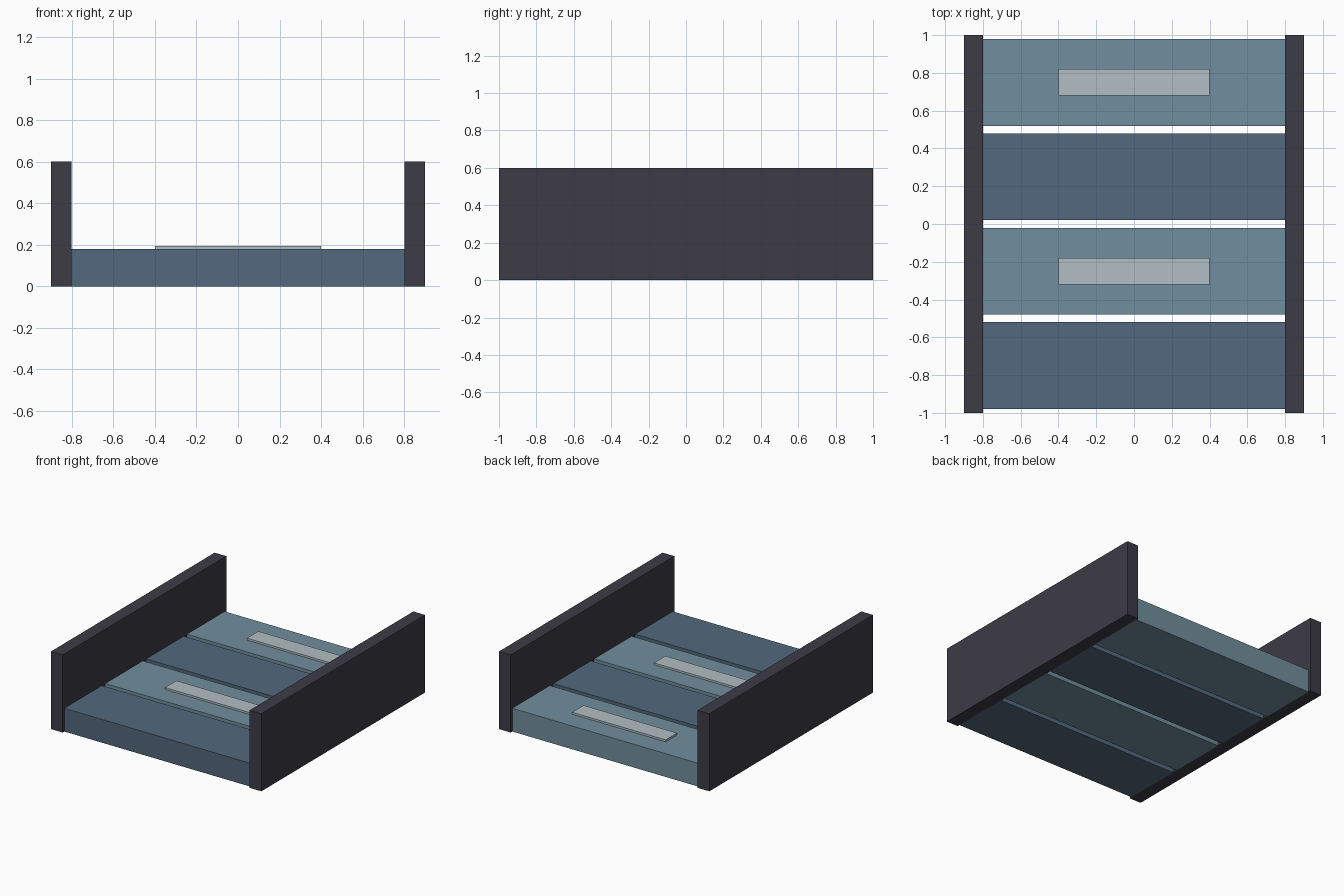
import bpy

if "Cube" in bpy.data.objects:
    bpy.data.objects.remove(bpy.data.objects["Cube"], do_unlink=True)


def material(name, rgb):
    mat = bpy.data.materials.new(name)
    mat.use_nodes = True
    colour = (*rgb, 1)
    mat.diffuse_color = colour
    mat.node_tree.nodes["Principled BSDF"].inputs["Base Color"].default_value = colour
    return mat


def box(name, centre, size, mat):
    """Box with its base at the z of centre."""
    x, y, z = centre
    bpy.ops.mesh.primitive_cube_add(size=1, location=(x, y, z + size[2] / 2))
    obj = bpy.context.object
    obj.name = name
    obj.scale = size
    bpy.ops.object.transform_apply(location=False, rotation=False, scale=True)
    obj.data.materials.append(mat)
    return obj


charcoal = material("charcoal", (0.047, 0.044, 0.06))
slate_blue = material("slate blue", (0.084, 0.138, 0.209))
pale_teal = material("pale teal", (0.165, 0.275, 0.342))
light_grey = material("light grey", (0.445, 0.509, 0.539))

SLAB_HEIGHT = 0.18

# Side walls
for side, x in (("left", 0.85), ("right", -0.85)):
    box(f"{side}_wall", (x, 0, 0), (0.1, 2, 0.6), charcoal)

# Floor slabs in alternating colours, every second one with a raised marker
for i in range(4):
    y = -0.75 + 0.5 * i
    marked = i % 2 == 1
    box(f"floor_slab_{i + 1}", (0, y, 0), (1.6, 0.46, SLAB_HEIGHT),
        pale_teal if marked else slate_blue)
    if marked:
        box(f"marker_plate_{i + 1}", (0, y, SLAB_HEIGHT), (0.8, 0.14, 0.015), light_grey)
